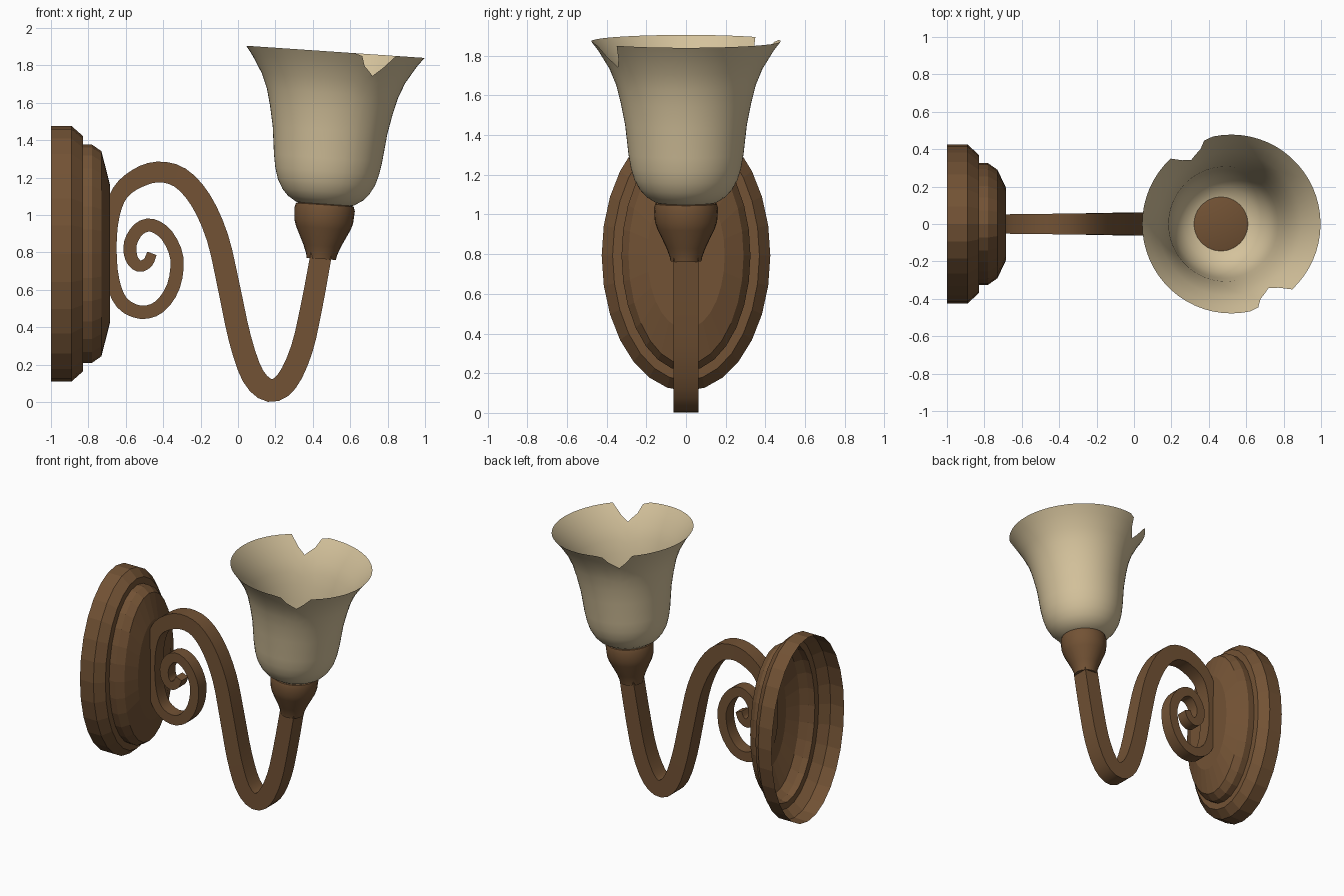
import bpy, bmesh, math
from mathutils import Vector, Matrix

if "Cube" in bpy.data.objects:
    bpy.data.objects.remove(bpy.data.objects["Cube"])

def material(name, col):
    m = bpy.data.materials.new(name)
    m.diffuse_color = (*col, 1)
    m.use_nodes = True
    m.node_tree.nodes["Principled BSDF"].inputs["Base Color"].default_value = m.diffuse_color
    return m

BRONZE = material("bronze", (0.17, 0.085, 0.035))
GLASS = material("cream_glass", (0.66, 0.54, 0.33))

def skin(name, rings, mat, closed=True, cap_start=False, cap_end=False, smooth=None):
    """Join successive vertex rings with quads."""
    bm = bmesh.new()
    vs = [[bm.verts.new(p) for p in r] for r in rings]
    n = len(vs[0])
    for a, b in zip(vs, vs[1:]):
        for i in range(n):
            j = (i + 1) % n
            bm.faces.new((a[i], a[j], b[j], b[i]))
    if cap_start:
        bm.faces.new(vs[0][::-1])
    if cap_end:
        bm.faces.new(vs[-1])
    me = bpy.data.meshes.new(name)
    bmesh.ops.recalc_face_normals(bm, faces=bm.faces)
    bm.to_mesh(me)
    bm.free()
    me.materials.append(mat)
    ob = bpy.data.objects.new(name, me)
    bpy.context.collection.objects.link(ob)
    if smooth:
        bpy.ops.object.select_all(action='DESELECT')
        ob.select_set(True)
        bpy.context.view_layer.objects.active = ob
        bpy.ops.object.shade_smooth_by_angle(angle=math.radians(smooth))
    return ob

def lerp_table(table, x):
    for (x0, y0), (x1, y1) in zip(table, table[1:]):
        if x0 <= x <= x1:
            return y0 + (y1 - y0) * (x - x0) / (x1 - x0)
    return 0.0

def circle(n):
    return [2 * math.pi * i / n for i in range(n)]

# Oval stepped wall plate, open at the back: (x, half width, half height)
plate = [(-1, .425, .683), (-.89, .425, .683), (-.83, .37, .63), (-.83, .325, .583),
         (-.78, .325, .583), (-.73, .29, .548), (-.685, .195, .37)]
skin("wall_plate", [[(x, w * math.cos(a), .793 + h * math.sin(a)) for a in circle(28)]
                    for x, w, h in plate], BRONZE, cap_end=True)

# Scrolled arm: one square bar swept from the spiral tip to the cup
path = [(-.46, .795), (-.483, .745), (-.53, .727), (-.57, .77), (-.575, .85), (-.53, .925),
        (-.46, .945), (-.38, .89), (-.327, .77), (-.345, .62), (-.42, .51), (-.52, .48),
        (-.62, .53), (-.67, .65), (-.685, .82), (-.672, 1.0), (-.63, 1.12), (-.54, 1.195),
        (-.43, 1.23), (-.31, 1.20), (-.2, 1.08), (-.11, .88), (-.05, .62), (.01, .34),
        (.08, .14), (.17, .062), (.26, .11), (.34, .28), (.395, .52), (.445, .79)]
P = [Vector((x, 0, z)) for x, z in path]
P = [2 * P[0] - P[1]] + P + [2 * P[-1] - P[-2]]
pts = []
STEPS = 3
for i in range(1, len(P) - 2):
    p0, p1, p2, p3 = P[i - 1:i + 3]
    for k in range(STEPS):
        t = k / STEPS
        pts.append(.5 * (2 * p1 + (p2 - p0) * t + (2 * p0 - 5 * p1 + 4 * p2 - p3) * t * t
                         + (3 * p1 - p0 - 3 * p2 + p3) * t ** 3))
pts.append(P[-2])
half_wide = [(0, .026), (.12, .035), (.5, .036), (.6, .055), (.85, .062), (1, .057)]
half_deep = [(0, .04), (.5, .05), (.8, .062), (1, .062)]
rings = []
for i, p in enumerate(pts):
    d = (pts[min(i + 1, len(pts) - 1)] - pts[max(i - 1, 0)]).normalized()
    side = Vector((-d.z, 0, d.x))
    u = i / (len(pts) - 1)
    a, b = lerp_table(half_wide, u), lerp_table(half_deep, u)
    rings.append([p + side * (a * s) + Vector((0, b * r, 0))
                  for s, r in ((-1, -1), (1, -1), (1, 1), (-1, 1))])
skin("scroll_arm", rings, BRONZE, cap_start=True, cap_end=True, smooth=35)

# The cup and shade share an axis that leans slightly outward
TILT = Matrix.Translation((.445, 0, .765)) @ Matrix.Rotation(math.radians(3.9), 4, 'Y')

# Holder cup
cup = [(.078, 0), (.083, .025), (.1, .07), (.146, .165), (.157, .2), (.162, .265),
       (.155, .29), (.135, .298)]
skin("holder_cup", [[TILT @ Vector((r * math.cos(a), r * math.sin(a), z)) for a in circle(24)]
                    for r, z in cup], BRONZE, cap_start=True, cap_end=True, smooth=35)

# Glass bell shade with two opposite chips broken out of the rim
bell = [(.29, .13), (.297, .155), (.325, .2), (.36, .232), (.41, .26), (.47, .278), (.54, .29),
        (.69, .307), (.8, .329), (.89, .352), (.97, .385), (1.06, .44), (1.11, .478)]
chip = [(-78, 0), (-72, .012), (-68, .065), (-59, .115), (-53, .072), (-47, 0)]
angles = set()
for base in (0, 180):
    angles |= {base - 90 + a for a in range(0, 180, 6) if not -79 < a - 90 < -46}
    angles |= {base + a for a, _ in chip} | {base - 63}
angles = sorted(angles)
rings = []
KNEE = .8
for t, _ in bell:
    ring = []
    for deg in angles:
        cut = lerp_table(chip, (deg + 90) % 180 - 90)
        h = t
        if t > KNEE:
            h = KNEE + (t - KNEE) * (1.11 - cut - KNEE) / (1.11 - KNEE)
        r, a = lerp_table(bell, h), math.radians(deg)
        if t == bell[-1][0] and cut == 0:
            r, h = bell[-1][1], 1.11
        ring.append(TILT @ Vector((r * math.cos(a), r * math.sin(a), h)))
    rings.append(ring)
skin("glass_shade", rings, GLASS, smooth=40)
